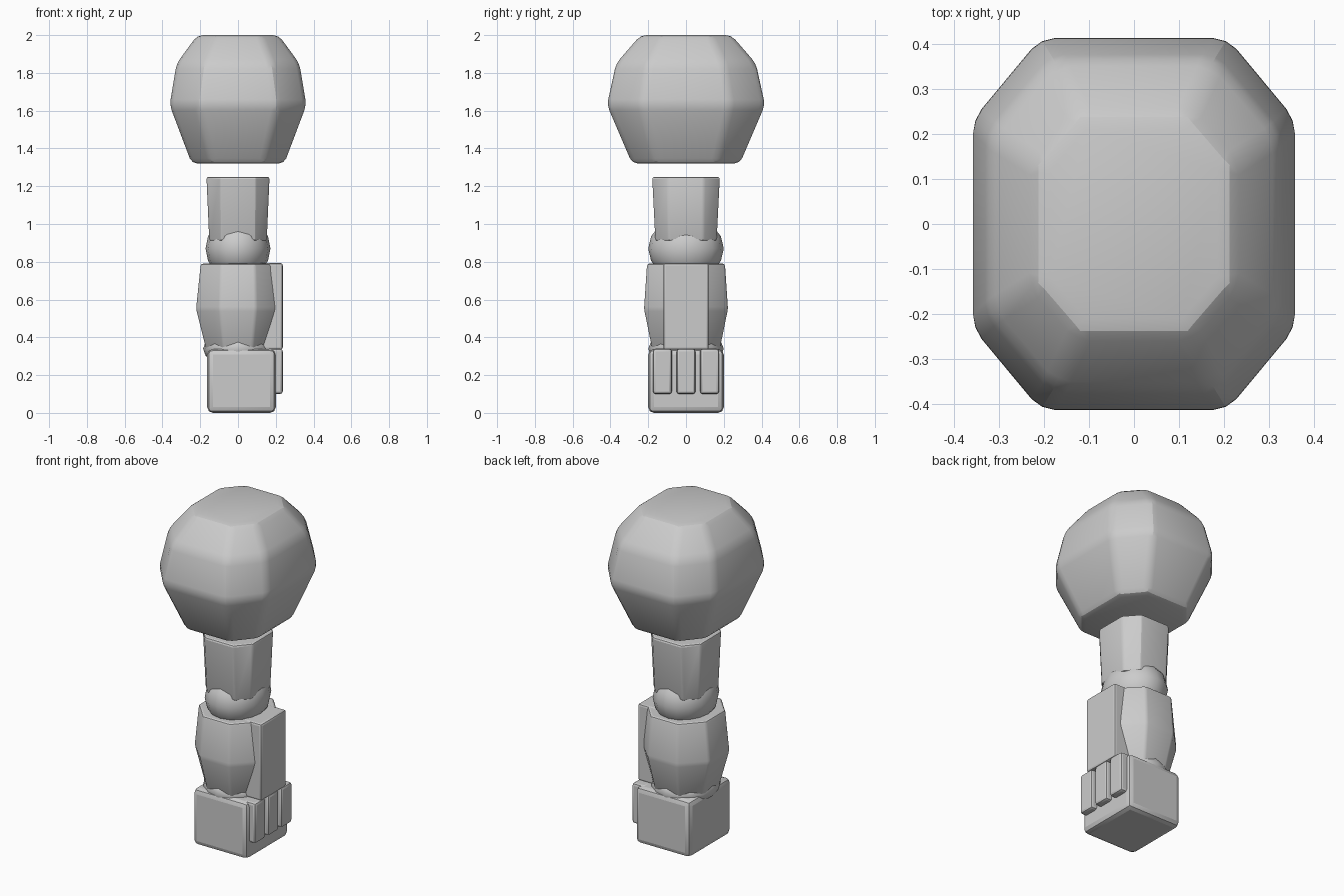
import bpy, bmesh, math

if "Cube" in bpy.data.objects:
    bpy.data.objects.remove(bpy.data.objects["Cube"])


def finish(obj, bevel=0.0, segments=2):
    """Round the edges and smooth the shading."""
    bpy.ops.object.select_all(action='DESELECT')
    obj.select_set(True)
    bpy.context.view_layer.objects.active = obj
    if bevel:
        mod = obj.modifiers.new("edge_rounding", 'BEVEL')
        mod.width = bevel
        mod.segments = segments
        mod.limit_method = 'ANGLE'
        mod.angle_limit = math.radians(12)
        bpy.ops.object.modifier_apply(modifier=mod.name)
    bpy.ops.object.shade_smooth_by_angle(angle=math.radians(20))
    return obj


def loft(name, rings, bevel):
    """Stack chamfered rectangles: (z, half_x, half_y, flat_x, flat_y)."""
    bm = bmesh.new()
    loops = []
    for z, hx, hy, fx, fy in rings:
        pts = [(hx, -fy), (hx, fy), (fx, hy), (-fx, hy),
               (-hx, fy), (-hx, -fy), (-fx, -hy), (fx, -hy)]
        loops.append([bm.verts.new((x, y, z)) for x, y in pts])
    for a, b in zip(loops, loops[1:]):
        for i in range(8):
            j = (i + 1) % 8
            bm.faces.new((a[i], a[j], b[j], b[i]))
    bm.faces.new(loops[0][::-1])
    bm.faces.new(loops[-1])
    mesh = bpy.data.meshes.new(name)
    bm.to_mesh(mesh)
    bm.free()
    obj = bpy.data.objects.new(name, mesh)
    bpy.context.collection.objects.link(obj)
    return finish(obj, bevel)


def box(name, lo, hi, bevel):
    centre = [(a + b) / 2 for a, b in zip(lo, hi)]
    bpy.ops.mesh.primitive_cube_add(size=1, location=centre)
    obj = bpy.context.object
    obj.name = name
    obj.scale = [b - a for a, b in zip(lo, hi)]
    bpy.ops.object.transform_apply(location=False, rotation=False, scale=True)
    return finish(obj, bevel)


def joint(name, z, radii):
    bpy.ops.mesh.primitive_uv_sphere_add(segments=16, ring_count=8, radius=1,
                                         location=(0, 0, z))
    obj = bpy.context.object
    obj.name = name
    obj.scale = radii
    bpy.ops.object.transform_apply(location=False, rotation=False, scale=True)
    bpy.ops.object.shade_smooth()
    return obj


# Large faceted shoulder shell
loft("shoulder_armor", [
    (1.32, 0.245, 0.285, 0.14, 0.16),
    (1.63, 0.362, 0.418, 0.21, 0.235),
    (1.85, 0.325, 0.370, 0.18, 0.20),
    (2.00, 0.215, 0.240, 0.12, 0.13)], 0.03)

# Arm segments
loft("upper_arm", [
    (0.91, 0.152, 0.162, 0.09, 0.09),
    (1.25, 0.167, 0.179, 0.095, 0.095)], 0.012)
loft("forearm", [
    (0.335, 0.168, 0.178, 0.075, 0.075),
    (0.55, 0.222, 0.222, 0.095, 0.095),
    (0.79, 0.197, 0.206, 0.09, 0.09)], 0.012)

# Ball joints
joint("elbow_joint", 0.87, (0.172, 0.20, 0.17))
joint("wrist_joint", 0.34, (0.185, 0.20, 0.10))

# Outer forearm plate
box("forearm_plate", (0.11, -0.12, 0.335), (0.237, 0.12, 0.793), 0.012)

# Fist with three finger plates
box("fist", (-0.163, -0.20, 0.0), (0.20, 0.20, 0.338), 0.03)
for i, y in enumerate((-0.125, 0.0, 0.125)):
    box(f"finger_{i + 1}", (0.15, y - 0.05, 0.10), (0.237, y + 0.05, 0.34), 0.014)
